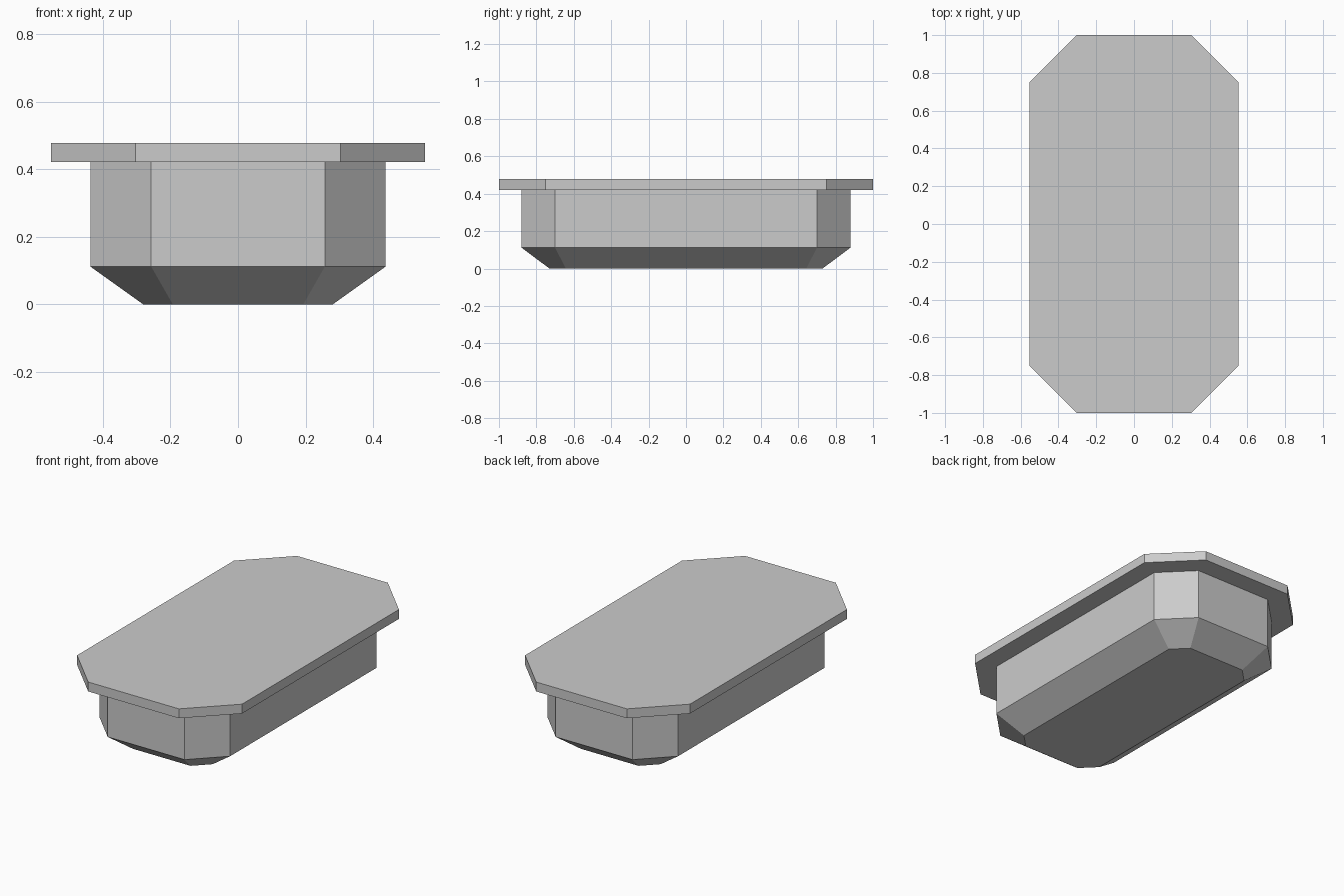
import bpy
import bmesh

cube = bpy.data.objects.get("Cube")
if cube:
    bpy.data.objects.remove(cube, do_unlink=True)

grey = bpy.data.materials.new("light_grey")
grey.use_nodes = True
colour = (0.6, 0.6, 0.6, 1)
grey.diffuse_color = colour
grey.node_tree.nodes["Principled BSDF"].inputs["Base Color"].default_value = colour


def octagon(bm, half_x, half_y, cut, z):
    """Rectangle with cut corners, counter-clockwise from above."""
    x, y = half_x - cut, half_y - cut
    outline = [(half_x, -y), (half_x, y), (x, half_y), (-x, half_y),
               (-half_x, y), (-half_x, -y), (-x, -half_y), (x, -half_y)]
    return [bm.verts.new((px, py, z)) for px, py in outline]


def loft(name, sections, cap_bottom=False, cap_top=False):
    """Skin a stack of octagons with flat faces."""
    bm = bmesh.new()
    rings = [octagon(bm, *s) for s in sections]
    for low, high in zip(rings, rings[1:]):
        for i in range(len(low)):
            j = (i + 1) % len(low)
            bm.faces.new((low[i], low[j], high[j], high[i]))
    if cap_bottom:
        bm.faces.new(rings[0][::-1])
    if cap_top:
        bm.faces.new(rings[-1])
    mesh = bpy.data.meshes.new(name)
    bm.to_mesh(mesh)
    bm.free()
    mesh.materials.append(grey)
    obj = bpy.data.objects.new(name, mesh)
    bpy.context.collection.objects.link(obj)
    return obj


# Section shared by the walls and the underside of the rim
wall_top = (0.437, 0.88, 0.18, 0.421)

# Body with sloping base
loft("body", [(0.28, 0.73, 0.087, 0),
              (0.437, 0.88, 0.18, 0.112),
              wall_top], cap_bottom=True)

# Overhanging top plate
loft("top_plate", [wall_top,
                   (0.553, 1, 0.249, 0.421),
                   (0.553, 1, 0.249, 0.478)], cap_top=True)
